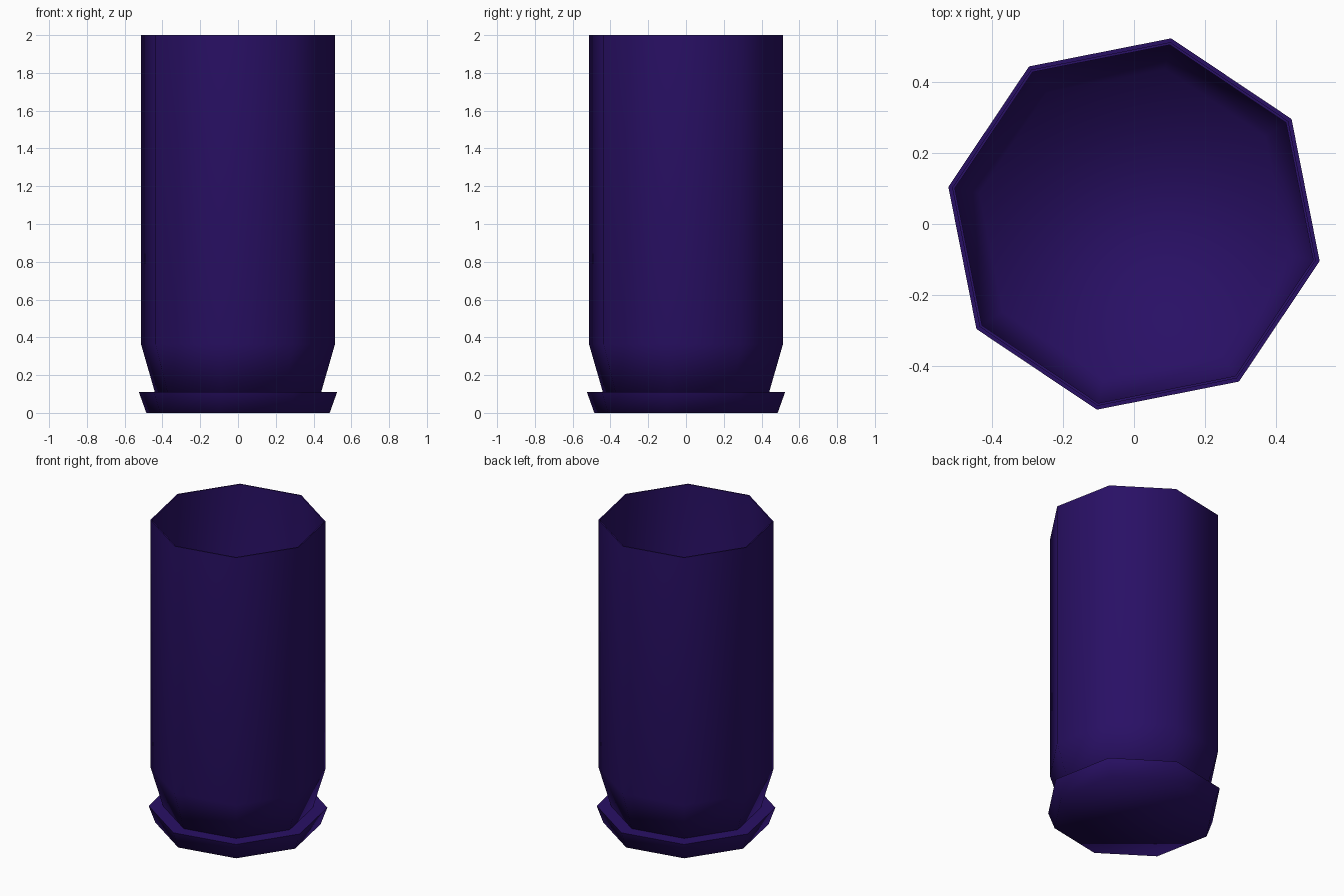
import bpy, bmesh
from math import radians, cos, sin, atan2

cube = bpy.data.objects.get("Cube")
if cube:
    bpy.data.objects.remove(cube, do_unlink=True)

SIDES = 8
TURN = atan2(-0.105, 0.525)

purple = bpy.data.materials.new("deep purple")
purple.use_nodes = True
colour = (0.022, 0.005, 0.13, 1)
purple.diffuse_color = colour
purple.node_tree.nodes["Principled BSDF"].inputs["Base Color"].default_value = colour


def lathe(name, profile, smooth_angle):
    """Turn a (radius, height) profile into a closed eight-sided solid."""
    bm = bmesh.new()
    rings = []
    for r, z in profile:
        angles = [TURN + radians(360 * i / SIDES) for i in range(SIDES)]
        rings.append([bm.verts.new((r * cos(a), r * sin(a), z)) for a in angles])
    for low, high in zip(rings, rings[1:]):
        for i in range(SIDES):
            j = (i + 1) % SIDES
            bm.faces.new((low[i], low[j], high[j], high[i]))
    bm.faces.new(rings[0][::-1])
    bm.faces.new(rings[-1])
    bmesh.ops.recalc_face_normals(bm, faces=bm.faces)
    mesh = bpy.data.meshes.new(name)
    bm.to_mesh(mesh)
    bm.free()
    mesh.materials.append(purple)
    obj = bpy.data.objects.new(name, mesh)
    bpy.context.collection.objects.link(obj)
    bpy.ops.object.select_all(action="DESELECT")
    obj.select_set(True)
    bpy.context.view_layer.objects.active = obj
    bpy.ops.object.shade_smooth_by_angle(angle=radians(smooth_angle))
    return obj


# Flared saucer with a flat top
lathe("saucer", [(0.495, 0), (0.535, 0.11)], 80)

# Tall hollow pot: tapered foot, straight wall, thin rim, inner wall and floor
lathe("pot", [(0.446, 0.10), (0.524, 0.365), (0.524, 2.0),
              (0.516, 2.0), (0.516, 0.365), (0.446, 0.125)], 80)
